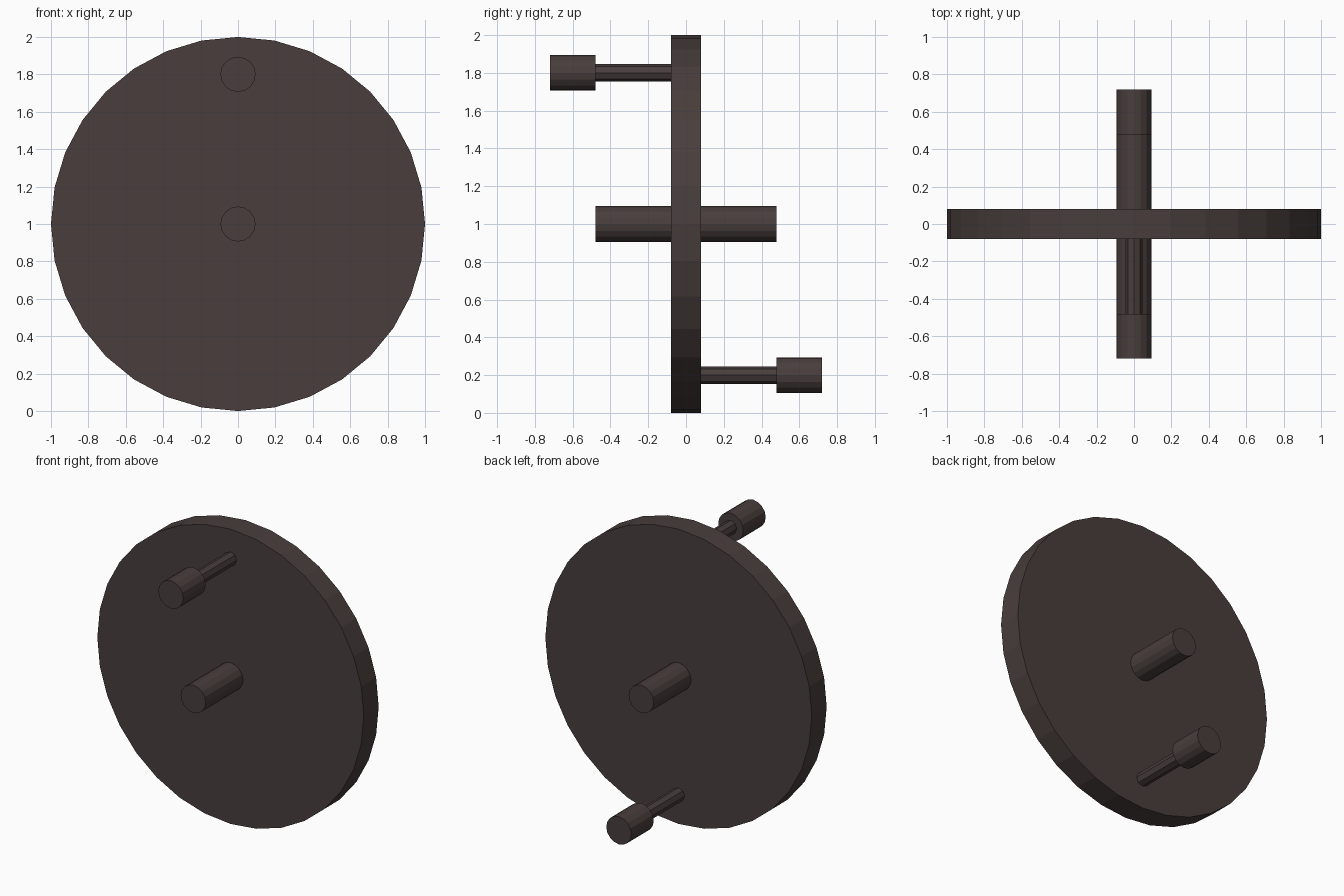
import bpy, math

if "Cube" in bpy.data.objects:
    bpy.data.objects.remove(bpy.data.objects["Cube"])

mat = bpy.data.materials.new("dark_brown")
mat.diffuse_color = (0.065, 0.048, 0.046, 1)
mat.use_nodes = True
mat.node_tree.nodes["Principled BSDF"].inputs["Base Color"].default_value = mat.diffuse_color


def rod(name, radius, y0, y1, z, sides):
    """Flat-sided cylinder running along y from y0 to y1."""
    bpy.ops.mesh.primitive_cylinder_add(
        vertices=sides, radius=radius, depth=abs(y1 - y0),
        location=(0, (y0 + y1) / 2, z), rotation=(math.pi / 2, 0, 0))
    ob = bpy.context.object
    ob.name = name
    ob.data.materials.append(mat)
    return ob


# Crank disc and its axle stubs on both faces
rod("crank_disc", 1.0, -0.08, 0.08, 1.0, 32)
for side, s in (("front", -1), ("back", 1)):
    rod(side + "_axle", 0.094, s * 0.07, s * 0.48, 1.0, 16)
    # Pedal: thin pin ending in a thicker grip, front at top, back at bottom
    z = 1.0 - s * 0.8
    rod(side + "_pedal_pin", 0.046, s * 0.07, s * 0.48, z, 8)
    rod(side + "_pedal_grip", 0.094, s * 0.48, s * 0.72, z, 16)
